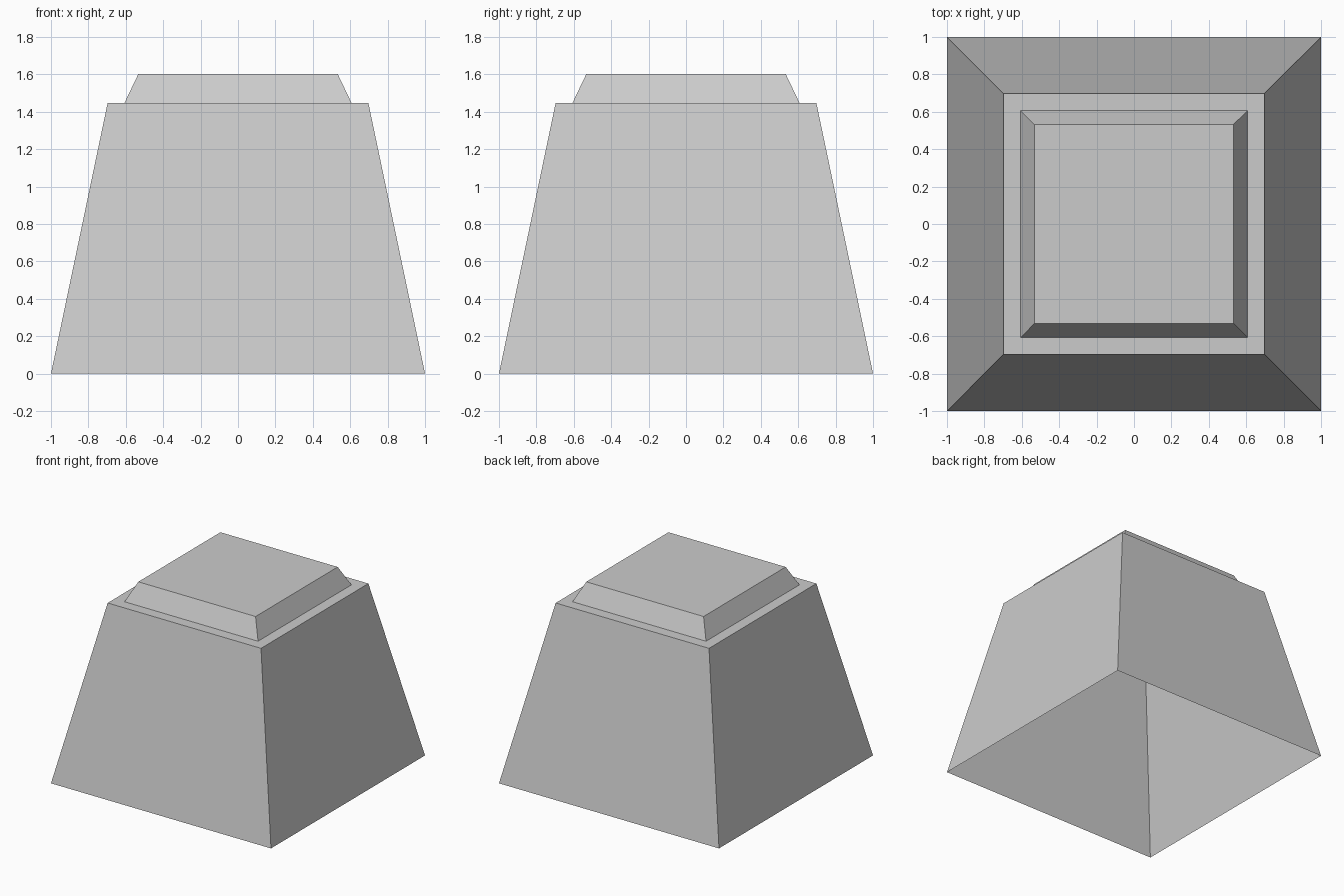
import bpy, bmesh

default_cube = bpy.data.objects.get("Cube")
if default_cube:
    bpy.data.objects.remove(default_cube, do_unlink=True)

# Plain grey material
grey = bpy.data.materials.new("light_grey")
grey.use_nodes = True
colour = (0.6, 0.6, 0.6, 1)
grey.diffuse_color = colour
grey.node_tree.nodes["Principled BSDF"].inputs["Base Color"].default_value = colour

# Half width and height of each square ring: base, shoulder, ledge, crown
PROFILE = [(1.0, 0.0), (0.697, 1.447), (0.607, 1.447), (0.533, 1.602)]
CORNERS = [(-1, -1), (1, -1), (1, 1), (-1, 1)]

# Hollow tapered shell, open underneath, with a stepped cap
bm = bmesh.new()
rings = [[bm.verts.new((x * half, y * half, z)) for x, y in CORNERS]
         for half, z in PROFILE]
for lower, upper in zip(rings, rings[1:]):
    for i in range(4):
        j = (i + 1) % 4
        bm.faces.new((lower[i], lower[j], upper[j], upper[i]))
bm.faces.new(rings[-1])

mesh = bpy.data.meshes.new("tapered_shell")
bm.to_mesh(mesh)
bm.free()
mesh.materials.append(grey)
shell = bpy.data.objects.new("tapered_shell", mesh)
bpy.context.collection.objects.link(shell)
